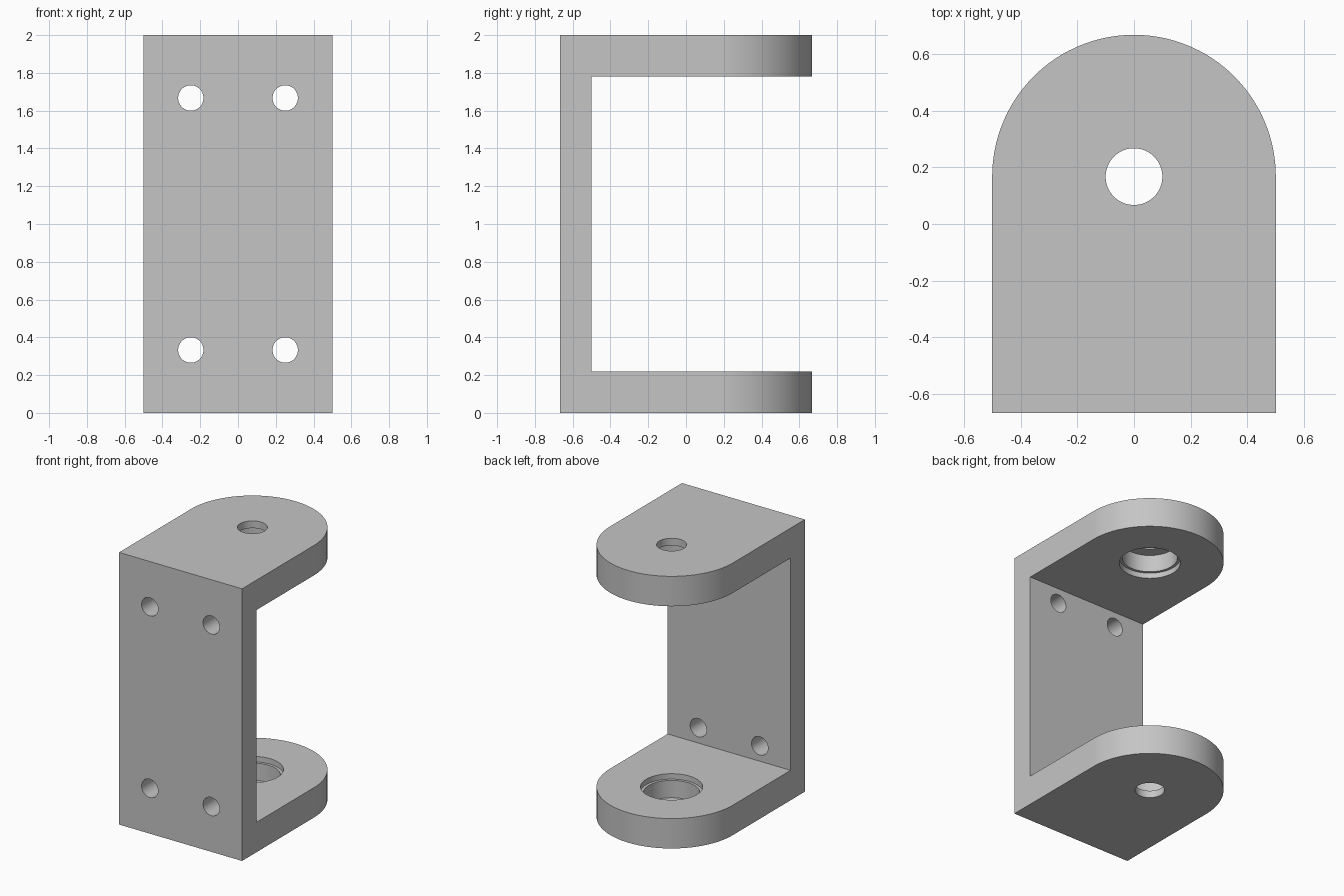
import bpy
import bmesh
from math import pi, sin, cos
from mathutils import Matrix, Vector

cube = bpy.data.objects.get("Cube")
if cube:
    bpy.data.objects.remove(cube, do_unlink=True)

HEIGHT, HALF_W, FRONT = 2.0, 0.5, -0.667
PIVOT_Y = 0.167          # centre of the rounded arm ends
ARM, PLATE = 0.22, 0.167  # arm and plate thickness

grey = bpy.data.materials.new("plain_grey")
grey.use_nodes = True
colour = (0.56, 0.56, 0.56, 1)
grey.diffuse_color = colour
grey.node_tree.nodes["Principled BSDF"].inputs["Base Color"].default_value = colour


def finish(bm, name):
    bmesh.ops.recalc_face_normals(bm, faces=bm.faces)
    mesh = bpy.data.meshes.new(name)
    bm.to_mesh(mesh)
    bm.free()
    mesh.materials.append(grey)
    obj = bpy.data.objects.new(name, mesh)
    bpy.context.scene.collection.objects.link(obj)
    return obj


def cylinder(name, radius, start, end):
    """Cylinder running between two points."""
    start, end = Vector(start), Vector(end)
    turn = (end - start).to_track_quat('Z', 'Y').to_matrix().to_4x4()
    bm = bmesh.new()
    bmesh.ops.create_cone(bm, cap_ends=True, segments=64, radius1=radius, radius2=radius,
                          depth=(end - start).length,
                          matrix=Matrix.Translation((start + end) / 2) @ turn)
    return finish(bm, name)


def box(name, low, high):
    low, high = Vector(low), Vector(high)
    bm = bmesh.new()
    bmesh.ops.create_cube(bm, size=1, matrix=Matrix.Translation((low + high) / 2)
                          @ Matrix.Diagonal((*(high - low), 1)))
    return finish(bm, name)


def cut(body, cutter):
    """Subtract the cutter, then discard it."""
    mod = body.modifiers.new("cut", 'BOOLEAN')
    mod.operation, mod.solver, mod.object = 'DIFFERENCE', 'EXACT', cutter
    bpy.context.view_layer.update()
    graph = bpy.context.evaluated_depsgraph_get()
    mesh = bpy.data.meshes.new_from_object(body.evaluated_get(graph))
    body.modifiers.clear()
    body.data = mesh
    bpy.data.objects.remove(cutter, do_unlink=True)


# Solid block with a rounded back, seen from above
steps = 72
outline = [(-HALF_W, FRONT), (HALF_W, FRONT)]
outline += [(HALF_W * cos(pi * i / steps), PIVOT_Y + HALF_W * sin(pi * i / steps))
            for i in range(steps + 1)]
bm = bmesh.new()
base = bm.faces.new([bm.verts.new((x, y, 0)) for x, y in outline])
top = bmesh.ops.extrude_face_region(bm, geom=[base])
bmesh.ops.translate(bm, vec=(0, 0, HEIGHT),
                    verts=[v for v in top["geom"] if isinstance(v, bmesh.types.BMVert)])
bracket = finish(bm, "mounting_bracket")

# Opening between the two arms
cut(bracket, box("opening", (-1, FRONT + PLATE, ARM), (1, 1, HEIGHT - ARM)))

# Screw holes through the plate
for x in (-0.25, 0.25):
    for z in (0.333, 1.667):
        cut(bracket, cylinder("screw_hole", 0.067, (x, -0.8, z), (x, -0.4, z)))

# Pivot hole, bearing seat and shallow rim recess in each arm
for outer, direction in ((0, 1), (HEIGHT, -1)):
    for name, radius, depth in (("pivot_hole", 0.1, -0.1),
                                ("bearing_seat", 0.187, 0.053),
                                ("rim_recess", 0.207, 0.18)):
        cut(bracket, cylinder(name, radius, (0, PIVOT_Y, outer + direction * depth),
                              (0, PIVOT_Y, outer + direction * 0.4)))

# Smooth curved walls, keep crisp edges
bpy.ops.object.select_all(action='DESELECT')
bracket.select_set(True)
bpy.context.view_layer.objects.active = bracket
bpy.ops.object.shade_smooth_by_angle()
